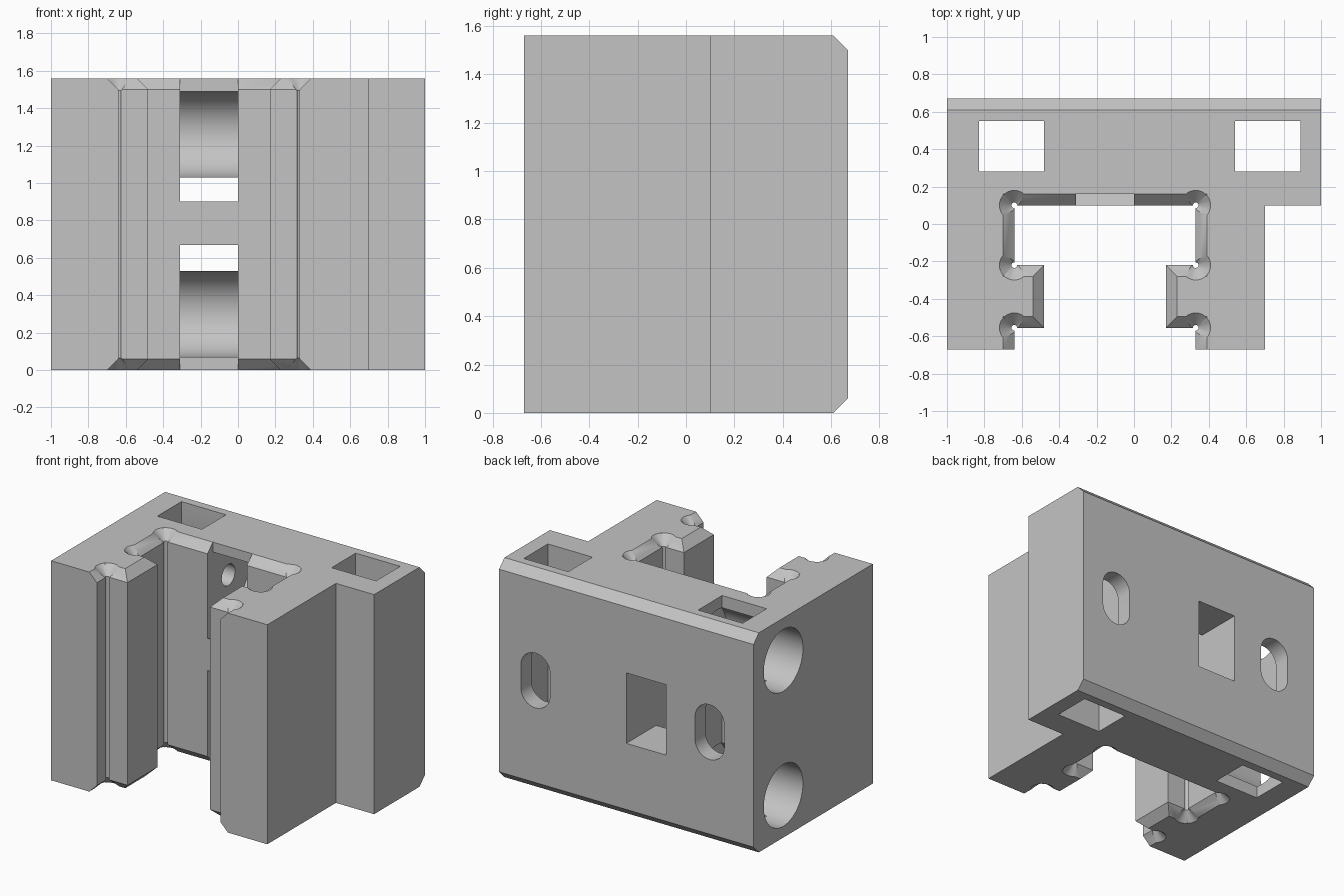
import bpy, bmesh
from math import sin, cos, pi

old = bpy.data.objects.get("Cube")
if old:
    bpy.data.objects.remove(old, do_unlink=True)

H = 1.56       # block height
CH = 0.06      # chamfer size
MID = -0.155   # centre of the channel in x
BORE_Y = 0.335
BORES_Z = (0.30, 1.26)

grey = bpy.data.materials.new("light grey")
grey.use_nodes = True
grey.diffuse_color = (0.55, 0.55, 0.55, 1)
grey.node_tree.nodes["Principled BSDF"].inputs["Base Color"].default_value = (0.55, 0.55, 0.55, 1)


def loft(name, rings):
    """Closed solid through matching rings of points."""
    bm = bmesh.new()
    loops = [[bm.verts.new(p) for p in ring] for ring in rings]
    n = len(loops[0])
    for a, b in zip(loops, loops[1:]):
        for i in range(n):
            j = (i + 1) % n
            bm.faces.new((a[i], a[j], b[j], b[i]))
    bm.faces.new(loops[0])
    bm.faces.new(loops[-1])
    bmesh.ops.recalc_face_normals(bm, faces=bm.faces)
    mesh = bpy.data.meshes.new(name)
    bm.to_mesh(mesh)
    bm.free()
    ob = bpy.data.objects.new(name, mesh)
    bpy.context.collection.objects.link(ob)
    mesh.materials.append(grey)
    return ob


def prism_x(name, yz, x0, x1):
    return loft(name, [[(x, y, z) for y, z in yz] for x in (x0, x1)])


def box(name, x0, x1, y0, y1, z0, z1):
    return prism_x(name, [(y0, z0), (y1, z0), (y1, z1), (y0, z1)], x0, x1)


def arc(cx, cy, r, start, end, n):
    return [(cx + r * cos(start + (end - start) * i / n),
             cy + r * sin(start + (end - start) * i / n)) for i in range(n + 1)]


def circle(cx, cy, r, n=48):
    return arc(cx, cy, r, 0, 2 * pi, n)[:-1]


# Stepped block with chamfered back edges
outline = [(-1, -0.67), (0.7, -0.67), (0.7, 0.1), (1, 0.1), (1, 0.67), (-1, 0.67)]
block = loft("rail_carriage_block", [[(x, y, z) for x, y in outline] for z in (0, H)])
bm = bmesh.new()
bm.from_mesh(block.data)
back_edges = [e for e in bm.edges
              if all(v.co.y > 0.66 for v in e.verts) and e.verts[0].co.z == e.verts[1].co.z]
bmesh.ops.bevel(bm, geom=back_edges, offset=CH, segments=1, affect='EDGES')
bm.to_mesh(block.data)
bm.free()

cutters = []


# Rail channel, flared at both ends
def channel_ring(o, z):
    half = [(0.485 + o, -0.8), (0.485 + o, -0.555 + o), (0.325 + o, -0.555 + o),
            (0.325 + o, -0.22 - o), (0.485 + o, -0.22 - o), (0.485 + o, 0.1 + o)]
    full = half + [(-x, y) for x, y in reversed(half)]
    return [(MID + x, y, z) for x, y in full]


e = 0.02
cutters.append(loft("channel_cutter", [channel_ring(CH + e, -e), channel_ring(0, CH),
                                       channel_ring(0, H - CH), channel_ring(CH + e, H + e)]))

# Relief grooves with conical mouths in the channel corners
for side in (-1, 1):
    for y in (0.1, -0.22, -0.555):
        cutters.append(loft("relief_cutter", [
            [(px, py, z) for px, py in circle(MID + side * 0.485, y, r, 24)]
            for r, z in ((0.1, -e), (0.015, 0.065), (0.015, H - 0.065), (0.1, H + e))]))

# Pocket with two rounded seats, a rear window and a wedge shaped bridge
low = arc(BORE_Y, BORES_Z[0], 0.23, -pi / 2, pi / 2, 24)
high = arc(BORE_Y, BORES_Z[1], 0.23, -pi / 2, pi / 2, 24)
pocket = ([(0, 0.07)] + low + [(0.8, 0.53), (0.8, 1.03)] + high +
          [(0, 1.49), (0, 0.9), (0.1, 0.9), (0.215, 0.785), (0.1, 0.67), (0, 0.67)])
cutters.append(prism_x("pocket_cutter", pocket, -0.31, 0))
for z0, z1 in ((-0.1, 0.3), (1.26, 1.7)):
    cutters.append(box("recess_cutter", -0.31, 0, 0, 0.16, z0, z1))

# Side bores with smaller holes into the pocket
for z in BORES_Z:
    cutters.append(prism_x("bore_cutter", circle(BORE_Y, z, 0.22), -1.1, -0.4))
    cutters.append(prism_x("pin_hole_cutter", circle(BORE_Y, z, 0.075, 32), -0.6, -0.25))

# Vertical nut slots and the oblong holes that reach them from the back
for cx in (-0.655, 0.715):
    cutters.append(box("nut_slot_cutter", cx - 0.175, cx + 0.175, 0.28, 0.55, -0.1, H + 0.1))
    oblong = arc(cx, 0.865, 0.115, 0, pi, 16) + arc(cx, 0.705, 0.115, pi, 2 * pi, 16)
    cutters.append(loft("oblong_cutter", [[(x, y, z) for x, z in oblong] for y in (0.42, 0.8)]))

bpy.ops.object.select_all(action='DESELECT')
bpy.context.view_layer.objects.active = block
block.select_set(True)
for c in cutters:
    c.hide_render = True
    mod = block.modifiers.new("cut", 'BOOLEAN')
    mod.operation = 'DIFFERENCE'
    mod.solver = 'EXACT'
    mod.object = c
    bpy.ops.object.modifier_apply(modifier=mod.name)
for c in cutters:
    bpy.data.objects.remove(c, do_unlink=True)

bpy.ops.object.shade_smooth_by_angle(angle=pi / 6)
